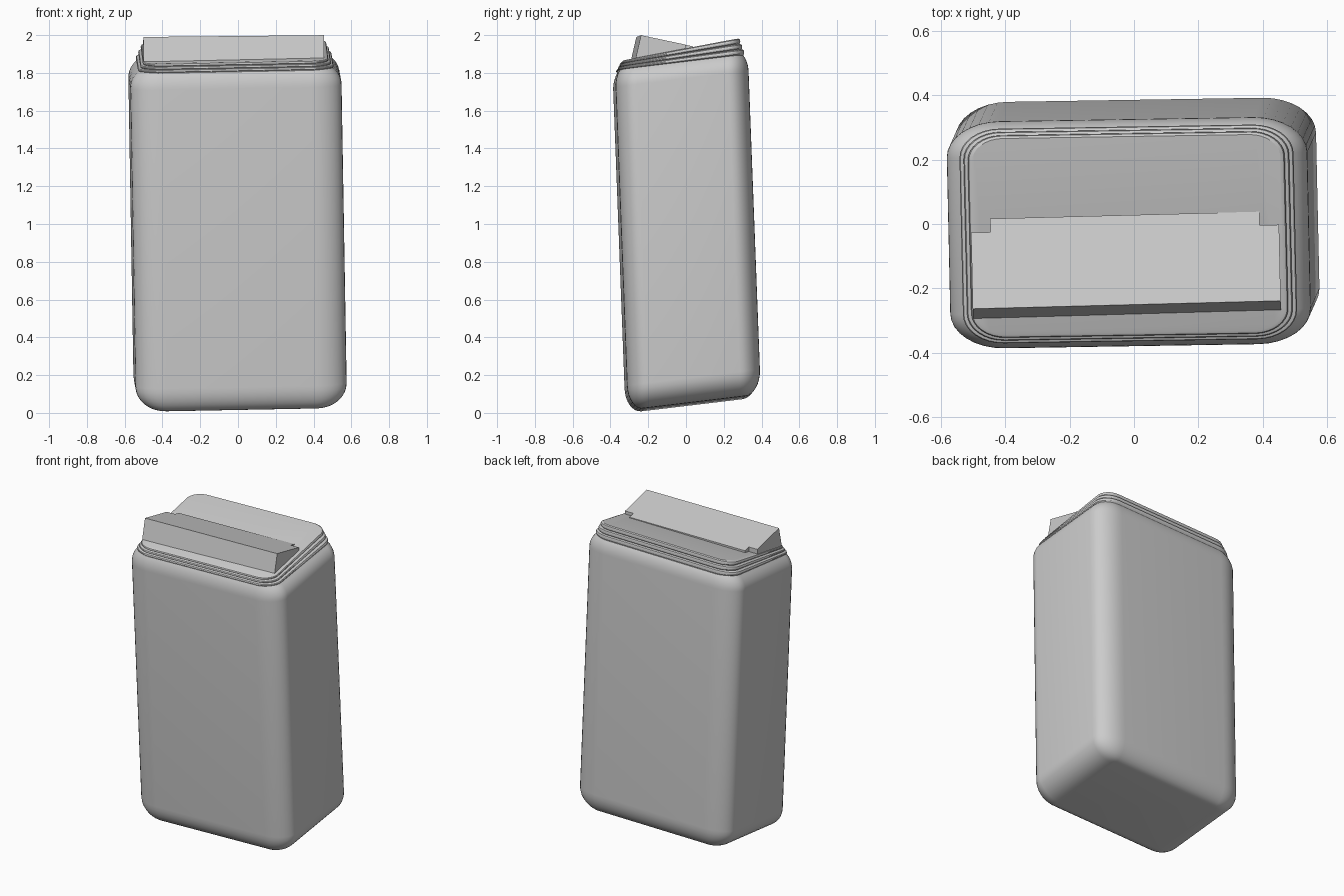
import bpy, bmesh, math
from mathutils import Vector

if "Cube" in bpy.data.objects:
    bpy.data.objects.remove(bpy.data.objects["Cube"])

# Slightly leaning, sheared frame of the container
ORIGIN = Vector((0.013, 0.038, 0.048))
EX = Vector((1, 0.016, 0.019))
EY = Vector((-0.022, 1, 0.12))
EZ = Vector((-0.017, -0.038, 1))
H = 1.80          # shoulder height
STEPS = 8         # segments per corner


def place(x, y, z):
    return ORIGIN + EX * x + EY * y + EZ * z


def finish(name, bm, angle=30):
    bmesh.ops.recalc_face_normals(bm, faces=bm.faces)
    mesh = bpy.data.meshes.new(name)
    bm.to_mesh(mesh)
    bm.free()
    ob = bpy.data.objects.new(name, mesh)
    bpy.context.collection.objects.link(ob)
    bpy.ops.object.select_all(action='DESELECT')
    ob.select_set(True)
    bpy.context.view_layer.objects.active = ob
    bpy.ops.object.shade_smooth_by_angle(angle=math.radians(angle))
    return ob


def rounded_ring(hx, hy, rx, ry):
    pts = []
    for k, (sx, sy) in enumerate(((1, 1), (-1, 1), (-1, -1), (1, -1))):
        for i in range(STEPS + 1):
            a = (k + i / STEPS) * math.pi / 2
            pts.append((sx * (hx - rx) + rx * math.cos(a),
                        sy * (hy - ry) + ry * math.sin(a)))
    return pts


def loft(name, rings, angle=30):
    """rings: (hx, hy, rx, ry, z, extra z slope along y)"""
    bm = bmesh.new()
    loops = [[bm.verts.new(place(x, y, z + s * y)) for x, y in rounded_ring(hx, hy, rx, ry)]
             for hx, hy, rx, ry, z, s in rings]
    for a, b in zip(loops, loops[1:]):
        for i in range(len(a)):
            j = (i + 1) % len(a)
            bm.faces.new((a[i], a[j], b[j], b[i]))
    bm.faces.new(loops[0])
    bm.faces.new(loops[-1])
    return finish(name, bm, angle)


def prism(name, section, x0, x1):
    bm = bmesh.new()
    ends = [[bm.verts.new((x - 0.022 * (y + 0.25), y + 0.026 * x, z + 0.01 * x)) for y, z in section]
            for x in (x0, x1)]
    bm.faces.new(ends[0])
    bm.faces.new(ends[1])
    for i in range(len(section)):
        j = (i + 1) % len(section)
        bm.faces.new((ends[0][i], ends[0][j], ends[1][j], ends[1][i]))
    return finish(name, bm, 20)


# Body: rounded bottom edge, straight walls, partly rounded shoulder
def body_ring(c, z):
    return (0.559 - 0.15 * (1 - c), 0.352 - 0.085 * (1 - c),
            0.165 - 0.15 * (1 - c), 0.11 - 0.085 * (1 - c), z, 0)


rings = []
for i in range(9):
    a = math.pi / 2 * (1 - i / 8)
    rings.append(body_ring(math.cos(a), 0.13 * (1 - math.sin(a))))
for i in range(7):
    a = math.radians(46) * i / 6
    rings.append(body_ring(math.cos(a), H - 0.09 + 0.125 * math.sin(a)))
loft("body", rings)


# Stepped collar of three beads whose top leans more than the shoulder
def collar_ring(off, t):
    return (0.518 - 0.04 * off, 0.333 - 0.028 * off,
            0.125 - 0.03 * off, 0.09 - 0.02 * off, H + 0.068 * t, 0.07 * t)


rings = [collar_ring(0.2, -0.15)]
for k in range(3):
    for off, t in ((0.16, 0.0), (0.02, 0.2), (0.0, 0.5), (0.08, 0.8), (0.36, 1.0)):
        rings.append(collar_ring(k / 3 + off, (k + t) / 3))
rings[-1] = collar_ring(1, 1)
loft("collar", rings, 25)

# Raised wedge flap on the lid, with a narrower tab running back to the hinge line
prism("flap", [(-0.280, 1.865), (-0.25, 1.995), (-0.014, 1.945), (-0.014, 1.912)], -0.5, 0.455)
prism("flap_tab", [(-0.014, 1.912), (-0.014, 1.945), (0.028, 1.936), (0.028, 1.922)], -0.44, 0.395)
